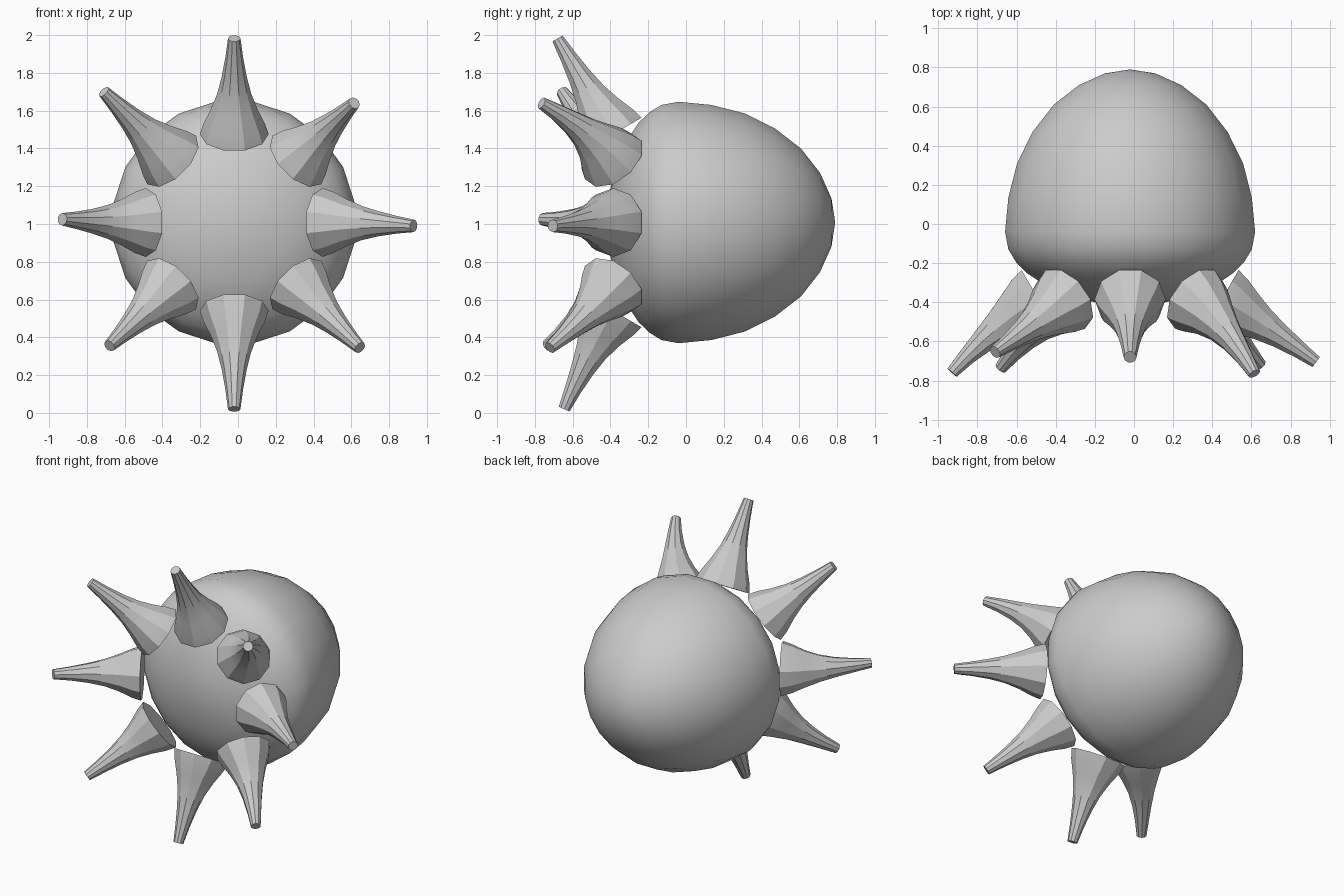
import bpy, bmesh, math
from mathutils import Vector

if "Cube" in bpy.data.objects:
    bpy.data.objects.remove(bpy.data.objects["Cube"])

CX, CZ = -0.02, 1.008          # body axis runs along y through this point

grey = bpy.data.materials.new("plain_grey")
grey.diffuse_color = (0.6, 0.6, 0.6, 1)
grey.use_nodes = True
grey.node_tree.nodes["Principled BSDF"].inputs["Base Color"].default_value = grey.diffuse_color


def finish(name, bm, angle):
    bmesh.ops.recalc_face_normals(bm, faces=bm.faces)
    me = bpy.data.meshes.new(name)
    bm.to_mesh(me)
    bm.free()
    me.materials.append(grey)
    ob = bpy.data.objects.new(name, me)
    bpy.context.collection.objects.link(ob)
    bpy.ops.object.select_all(action='DESELECT')
    ob.select_set(True)
    bpy.context.view_layer.objects.active = ob
    bpy.ops.object.shade_smooth_by_angle(angle=math.radians(angle))
    return ob


def bridge(bm, a, b):
    n = len(a)
    for i in range(n):
        bm.faces.new((a[i], a[(i + 1) % n], b[(i + 1) % n], b[i]))


# Body: egg-shaped dome turned about the y axis, as (y, radius)
profile = [(0.77, 0.13), (0.71, 0.265), (0.61, 0.395), (0.47, 0.505),
           (0.31, 0.585), (0.135, 0.63), (-0.04, 0.647), (-0.13, 0.63),
           (-0.195, 0.59), (-0.25, 0.535), (-0.32, 0.43), (-0.37, 0.31),
           (-0.405, 0.16)]
SIDES = 20
bm = bmesh.new()
rings = []
for y, r in profile:
    rings.append([bm.verts.new((CX + r * math.cos(a), y, CZ + r * math.sin(a)))
                  for a in (2 * math.pi * (i + 0.5) / SIDES for i in range(SIDES))])
for a, b in zip(rings, rings[1:]):
    bridge(bm, a, b)
for ring, y in ((rings[0], 0.79), (rings[-1], -0.425)):
    pole = bm.verts.new((CX, y, CZ))
    for i in range(SIDES):
        bm.faces.new((ring[i], ring[(i + 1) % SIDES], pole))
finish("body", bm, 60)

# Tentacles: tapered ten-sided tubes on slightly bent paths
taper = [(0, 0.182), (0.12, 0.163), (0.28, 0.124), (0.45, 0.09),
         (0.63, 0.066), (0.82, 0.047), (1, 0.033)]


def tentacle(name, angle, tip):
    radial = Vector((math.cos(angle), 0, math.sin(angle)))
    side = Vector((-math.sin(angle), 0, math.cos(angle)))
    normal = radial * 0.866 + Vector((0, -0.5, 0))
    p0 = Vector((CX, -0.385, CZ)) + radial * 0.468
    p1 = p0 + normal * 0.26
    p2 = Vector(tip)
    bm = bmesh.new()
    loops = []
    for t, r in taper:
        centre = p0 * (1 - t) ** 2 + p1 * 2 * t * (1 - t) + p2 * t * t
        along = ((p1 - p0) * (1 - t) + (p2 - p1) * t).normalized()
        u = (side - along * side.dot(along)).normalized()
        v = along.cross(u)
        loops.append([bm.verts.new(centre + (u * math.cos(a) + v * math.sin(a)) * r)
                      for a in (2 * math.pi * i / 10 for i in range(10))])
    for a, b in zip(loops, loops[1:]):
        bridge(bm, a, b)
    bm.faces.new(loops[0])
    bm.faces.new(loops[-1])
    finish(name, bm, 32)


# Tips in order around the face, starting at the right
tips = [("right", (0.93, -0.705, 0.99)), ("upper_right", (0.615, -0.765, 1.64)),
        ("top", (-0.02, -0.68, 1.982)), ("upper_left", (-0.71, -0.655, 1.70)),
        ("left", (-0.93, -0.76, 1.025)), ("lower_left", (-0.68, -0.735, 0.355)),
        ("bottom", (-0.02, -0.645, 0.02)), ("lower_right", (0.645, -0.72, 0.345))]
for i, (name, tip) in enumerate(tips):
    tentacle("tentacle_" + name, i * math.pi / 4, tip)
